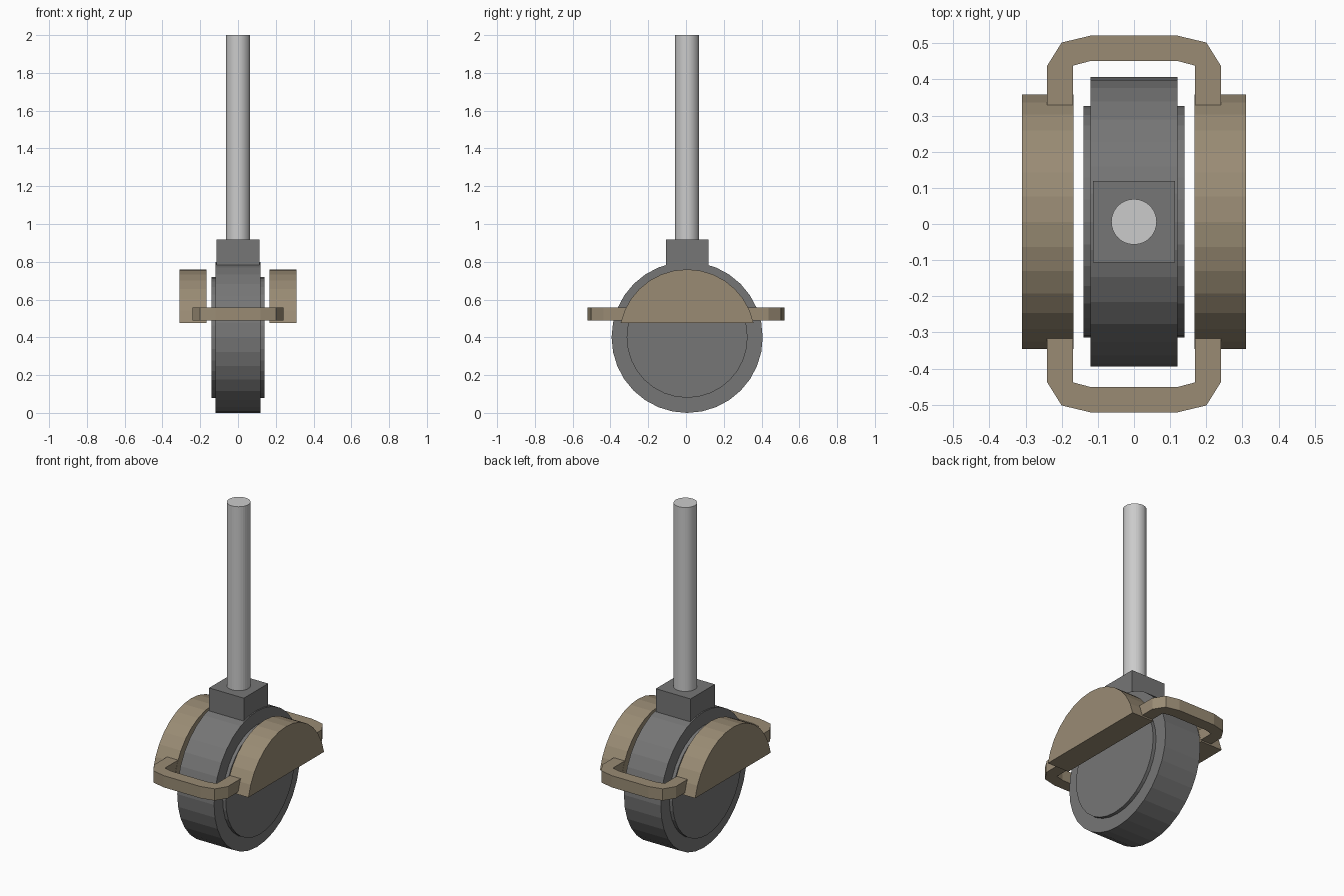
import bpy, bmesh, math
from mathutils import Vector

if "Cube" in bpy.data.objects:
    bpy.data.objects.remove(bpy.data.objects["Cube"])

CY, CZ = 0.006, 0.40  # wheel centre


def material(name, rgb):
    m = bpy.data.materials.new(name)
    m.diffuse_color = (*rgb, 1)
    m.use_nodes = True
    m.node_tree.nodes["Principled BSDF"].inputs["Base Color"].default_value = m.diffuse_color
    return m


DARK = material("dark_grey", (0.18, 0.18, 0.18))
BROWN = material("brown", (0.32, 0.26, 0.175))


def extrude(name, points, offset, mat=None):
    """Solid made by sweeping a closed polygon along an offset vector."""
    bm = bmesh.new()
    face = bm.faces.new([bm.verts.new(p) for p in points])
    geom = bmesh.ops.extrude_face_region(bm, geom=[face])["geom"]
    bmesh.ops.translate(bm, vec=Vector(offset),
                        verts=[g for g in geom if isinstance(g, bmesh.types.BMVert)])
    bmesh.ops.recalc_face_normals(bm, faces=bm.faces)
    return finish(name, bm, mat)


def finish(name, bm, mat):
    me = bpy.data.meshes.new(name)
    bm.to_mesh(me)
    bm.free()
    if mat:
        me.materials.append(mat)
    ob = bpy.data.objects.new(name, me)
    bpy.context.collection.objects.link(ob)
    return ob


def arc(r, x, a0, a1, n):
    """n points of an arc in the YZ plane around the wheel centre."""
    angles = [a0 + (a1 - a0) * i / (n - 1) for i in range(n)]
    return [(x, CY + r * math.cos(a), CZ + r * math.sin(a)) for a in angles]


def disc(name, r, half_width):
    step = 2 * math.pi / 32
    return extrude(name, arc(r, -half_width, 0, 2 * math.pi - step, 32),
                   (2 * half_width, 0, 0), DARK)


# Wheel: tyre and slightly wider hub
disc("tyre", 0.40, 0.12)
disc("hub", 0.32, 0.14)

# Mounting block on top of the wheel
block = 0.113
corners = [(-1, -1), (1, -1), (1, 1), (-1, 1)]
extrude("mounting_block", [(x * block, CY + y * block, 0.69) for x, y in corners],
        (0, 0, 0.227), DARK)

# Stem
stem = [(0.063 * math.cos(i * math.pi / 16), CY + 0.063 * math.sin(i * math.pi / 16), 0.90)
        for i in range(32)]
extrude("stem", stem, (0, 0, 1.10))

# Side fenders: circular segments on both sides
cut = math.asin((0.476 - CZ) / 0.36)
for side, label in ((-1, "left"), (1, "right")):
    extrude(label + "_fender", arc(0.36, side * 0.168, cut, math.pi - cut, 15),
            (side * 0.142, 0, 0), BROWN)

# Bumper: flat chamfered loop, its long sides run inside the fenders
outer = [(0.24, 0.438), (0.20, 0.502), (0.12, 0.521)]
inner = [(0.169, 0.438), (0.169, 0.438), (0.12, 0.451)]
quarter = list(zip(outer, inner))


def loop(pts):
    pts = list(dict.fromkeys(pts))
    top = pts + [(-x, y) for x, y in reversed(pts)]
    return top + [(-x, -y) for x, y in top]


bm = bmesh.new()
rings = []
for z in (0.488, 0.557):
    for pts in (outer, [inner[0], (0.1689, 0.4381), inner[2]]):
        rings.append([bm.verts.new((x, y, z)) for x, y in loop(pts)])
lo_out, lo_in, hi_out, hi_in = rings
for a, b in ((lo_out, lo_in), (lo_in, hi_in), (hi_in, hi_out), (hi_out, lo_out)):
    n = len(a)
    for i in range(n):
        j = (i + 1) % n
        bm.faces.new((a[i], a[j], b[j], b[i]))
bmesh.ops.remove_doubles(bm, verts=bm.verts, dist=0.001)
bmesh.ops.recalc_face_normals(bm, faces=bm.faces)
finish("bumper", bm, BROWN)
